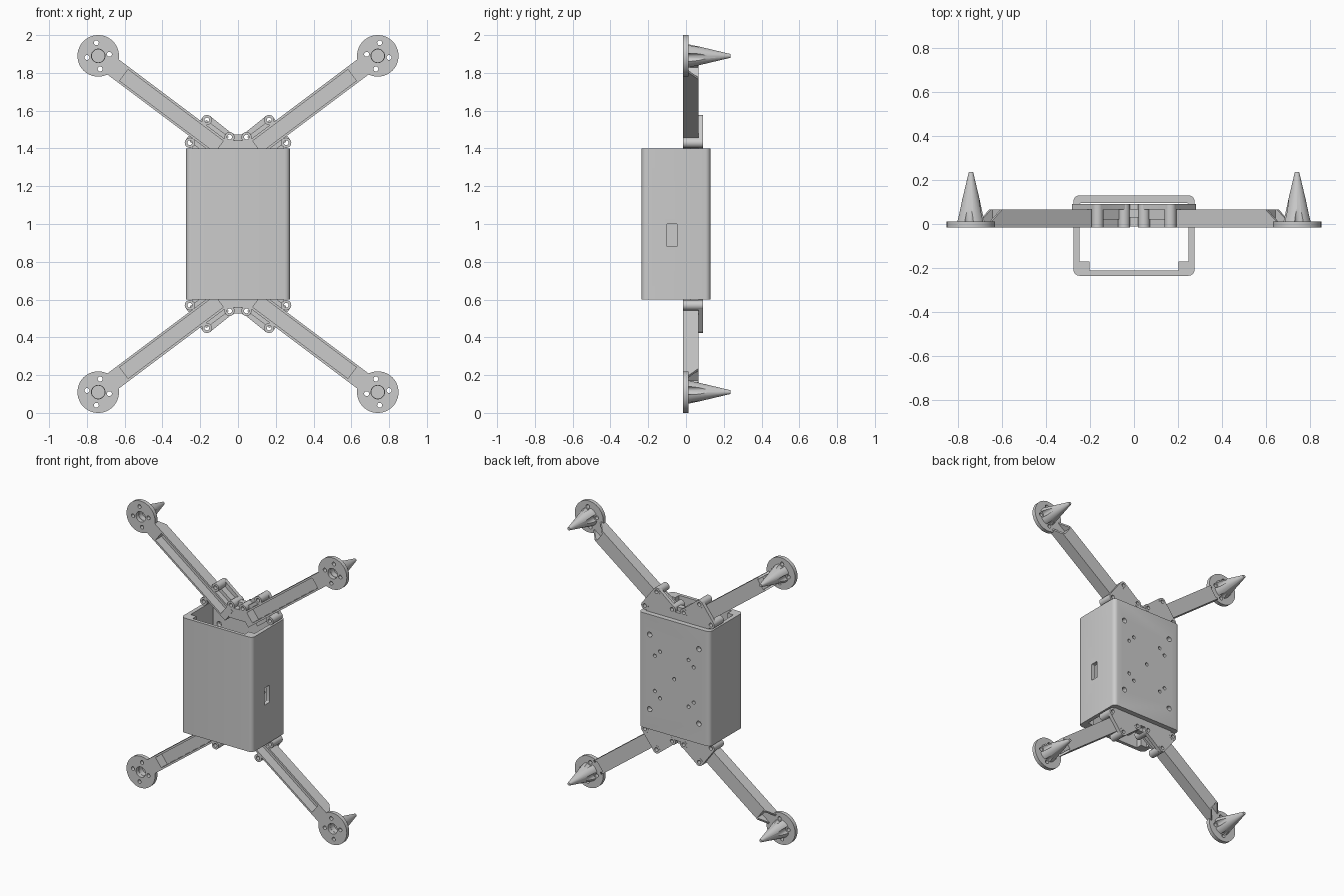
import bpy, bmesh
from math import sin, cos, pi, radians
from mathutils import Vector

if "Cube" in bpy.data.objects:
    bpy.data.objects.remove(bpy.data.objects["Cube"])

ORIGIN = Vector((0, 0, 1))          # frame is symmetric in x and z about this point
MOTOR = Vector((0.74, 0, 0.89))     # motor centre of the upper right arm
D = Vector((-0.8, 0, -0.6))         # along the arm, towards the hub
N = Vector((-0.6, 0, 0.8))          # across the arm
Y = Vector((0, 1, 0))
MAPS = {
    'y': lambda a, b, h: Vector((a, h, b)),
    'z': lambda a, b, h: Vector((a, b, h)),
    'x': lambda a, b, h: Vector((h, a, b)),
    'arm': lambda a, b, h: MOTOR + a * D + b * Y + h * N,
}


def circle(x, z, r, n=24):
    return [(x + r * cos(2 * pi * i / n), z + r * sin(2 * pi * i / n)) for i in range(n)]


def rect(a0, b0, a1, b1, r=0.0, n=5):
    if r == 0:
        return [(a0, b0), (a1, b0), (a1, b1), (a0, b1)]
    pts = []
    for k, (cx, cy) in enumerate([(a1 - r, b1 - r), (a0 + r, b1 - r), (a0 + r, b0 + r), (a1 - r, b0 + r)]):
        for i in range(n + 1):
            t = pi / 2 * (k + i / n)
            pts.append((cx + r * cos(t), cy + r * sin(t)))
    return pts


def solid(name, pieces, axis='y'):
    """pieces: list of (bottom outline, h0, h1[, top outline])"""
    bm = bmesh.new()
    for p in pieces:
        low, h0, h1 = p[:3]
        top = p[3] if len(p) > 3 else low
        f = MAPS[axis]
        a = [bm.verts.new(f(u, v, h0)) for u, v in low]
        b = [bm.verts.new(f(u, v, h1)) for u, v in top]
        bm.faces.new(a)
        bm.faces.new(b)
        for i in range(len(a)):
            j = (i + 1) % len(a)
            bm.faces.new((a[i], a[j], b[j], b[i]))
    bmesh.ops.recalc_face_normals(bm, faces=bm.faces)
    me = bpy.data.meshes.new(name)
    bm.to_mesh(me)
    bm.free()
    ob = bpy.data.objects.new(name, me)
    ob.location = ORIGIN
    bpy.context.collection.objects.link(ob)
    return ob


def activate(ob):
    bpy.ops.object.select_all(action='DESELECT')
    ob.select_set(True)
    bpy.context.view_layer.objects.active = ob


def cut(ob, pieces, axis='y'):
    cutter = solid("cutter", pieces, axis)
    cutter.hide_render = True
    m = ob.modifiers.new("cut", 'BOOLEAN')
    m.operation, m.solver, m.object = 'DIFFERENCE', 'EXACT', cutter
    bpy.context.view_layer.update()
    activate(ob)
    bpy.ops.object.modifier_apply(modifier=m.name)
    bpy.data.objects.remove(cutter)


def finish(ob, mirror=True):
    if mirror:
        m = ob.modifiers.new("mirror", 'MIRROR')
        m.use_axis = (True, False, True)
        m.use_mirror_merge = False
    activate(ob)
    bpy.ops.object.shade_smooth_by_angle(angle=radians(30))


# Screw pattern shared by the body back wall and the frame plate
screws = []
for sx in (-1, 1):
    for sz in (-1, 1):
        for x, z, r in ((0.19, 0.26, 0.018), (0.11, 0.163, 0.012), (0.15, 0.123, 0.012)):
            screws.append((circle(sx * x, sz * z, r, 16), 0.05, 0.15))
screws.append((circle(0, 0, 0.012, 16), 0.05, 0.15))

# Body: open-ended rounded sleeve with a port in the right side
body = solid("body_sleeve", [(rect(-0.275, -0.235, 0.275, 0.13, 0.028), -0.4, 0.4)], 'z')
cut(body, [(rect(-0.247, -0.212, 0.247, 0.095, 0.008), -0.5, 0.5)], 'z')
cut(body, [(rect(-0.103, -0.12, -0.045, 0.0, 0.006), 0.2, 0.3)], 'x')
cut(body, screws)
finish(body, False)

# Rails in the front inner corners of the body
rails = solid("corner_rails", [(rect(s * 0.225 - 0.023, -0.213, s * 0.225 + 0.023, -0.17), -0.4, 0.4)
                               for s in (-1, 1)], 'z')
finish(rails, False)

# Frame plate
bosses = [(0.255, 0.43), (0.165, 0.55), (0.045, 0.46)]
q = [(0.24, 0.405), (0.258, 0.404), (0.277, 0.445), (0.187, 0.565), (0.15, 0.573), (0.042, 0.487),
     (0.022, 0.475), (0.02, 0.447)]
top = q + [(-x, z) for x, z in reversed(q)]
outline = top + [(-x, -z) for x, z in top]
plate = solid("frame_plate", [(outline, 0.065, 0.09)])
cut(plate, screws + [(circle(sx * x, sz * z, 0.013, 16), 0.05, 0.15)
                     for x, z in bosses for sx in (-1, 1) for sz in (-1, 1)])
finish(plate, False)

# Screw bosses
boss = solid("screw_bosses", [(circle(x, z, 0.027), -0.015, 0.091) for x, z in bosses])
cut(boss, [(circle(x, z, 0.013, 16), -0.1, 0.2) for x, z in bosses])
finish(boss)

# Socket walls beside each arm, and the hub block between the arms
walls = solid("socket_walls", [(rect(0.66, 0.02, 0.81, 0.067), 0.05, 0.072),
                               (rect(0.66, 0.02, 0.81, 0.067), -0.072, -0.05)], 'arm')
finish(walls)
hub = [(0.1, 0.37), (0.04, 0.443), (-0.04, 0.443), (-0.1, 0.37)]
finish(solid("hub_blocks", [(hub, -0.012, 0.067), ([(x, -z) for x, z in hub], -0.012, 0.067),
                            (rect(-0.02, 0.44, 0.02, 0.475), 0.03, 0.067),
                            (rect(-0.02, -0.475, 0.02, -0.44), 0.03, 0.067)]), False)

# Arms: channel section with a sloped, open end at the motor
side = [(0.08, -0.015), (0.08, 0.012), (0.14, 0.065), (0.85, 0.065), (0.85, -0.015)]
arm = solid("arms", [(side, -0.05, 0.05)], 'arm')
cut(arm, [(rect(0.17, -0.05, 0.8, 0.052), -0.037, 0.037)], 'arm')
cut(arm, [(rect(0.05, 0.012, 0.15, 0.1), -0.036, 0.036)], 'arm')
finish(arm)

# Motor discs and spikes with screw holes
mx, mz = MOTOR.x, MOTOR.z
t = radians(-8.13)
ux, uz = cos(t), sin(t)
holes = [(mx + a * ux - b * uz, mz + a * uz + b * ux)
         for a, b in ((0.06, 0), (-0.06, 0), (0, 0.07), (0, -0.07))]
disc = solid("motor_discs", [(circle(mx, mz, 0.11, 48), -0.015, 0.012)])
cut(disc, [(circle(x, z, 0.013, 16), -0.1, 0.1) for x, z in holes] +
    [(circle(mx, mz, 0.036, 32), -0.1, 0.1)])
finish(disc)

spike = solid("spikes", [(circle(mx, mz, 0.063, 32), 0.012, 0.235, circle(mx, mz, 0.01, 32))])
cut(spike, [(circle(x, z, 0.022), -0.1, 0.3) for x, z in holes] +
    [(circle(mx, mz, 0.034, 32), -0.1, 0.05)])
finish(spike)
